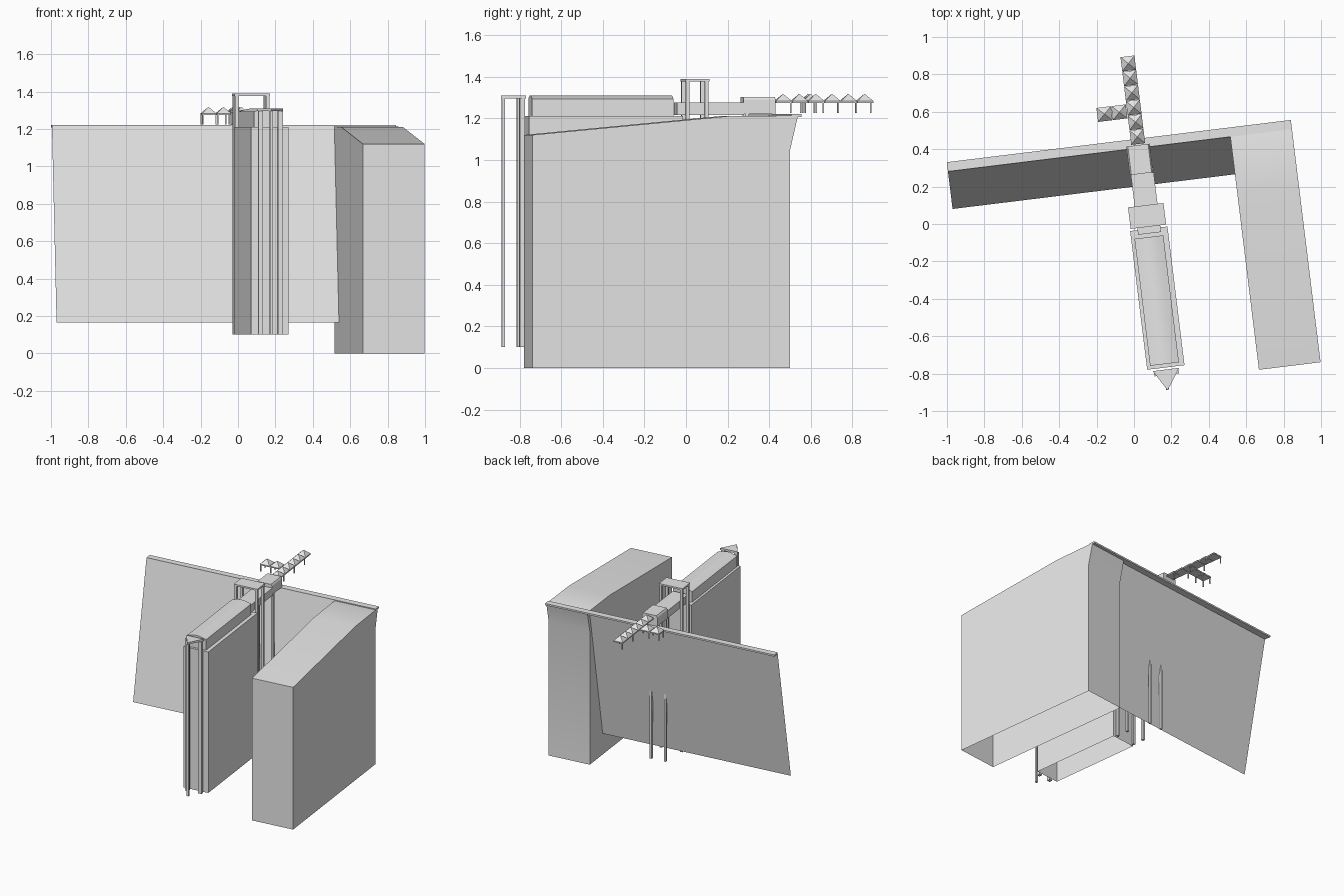
import bpy, bmesh, math

old = bpy.data.objects.get("Cube")
if old:
    bpy.data.objects.remove(old, do_unlink=True)

# One grey for the whole structure
grey = bpy.data.materials.new("plain_grey")
grey.use_nodes = True
grey.diffuse_color = (0.8, 0.8, 0.8, 1)
grey.node_tree.nodes["Principled BSDF"].inputs["Base Color"].default_value = (0.8, 0.8, 0.8, 1)

TURN = math.radians(7)  # everything is laid out square, then turned on plan


def finish(name, bm):
    bmesh.ops.recalc_face_normals(bm, faces=bm.faces)
    mesh = bpy.data.meshes.new(name)
    bm.to_mesh(mesh)
    bm.free()
    mesh.materials.append(grey)
    ob = bpy.data.objects.new(name, mesh)
    bpy.context.collection.objects.link(ob)
    ob.rotation_euler.z = TURN
    return ob


def smooth(ob):
    bpy.ops.object.select_all(action='DESELECT')
    ob.select_set(True)
    bpy.context.view_layer.objects.active = ob
    bpy.ops.object.shade_smooth_by_angle(angle=math.radians(30))


def sweep(name, profile, axis, a, b, open_bottom=False):
    """Extrude a profile along x, y or z; optionally leave the underside open."""
    place = {'x': lambda p, t: (t, p[0], p[1]),
             'y': lambda p, t: (p[0], t, p[1]),
             'z': lambda p, t: (p[0], p[1], t)}[axis]
    bm = bmesh.new()
    near = [bm.verts.new(place(p, a)) for p in profile]
    far = [bm.verts.new(place(p, b)) for p in profile]
    bm.faces.new(near)
    bm.faces.new(far)
    n = len(profile)
    for i in range(n):
        j = (i + 1) % n
        bm.faces.new((near[i], near[j], far[j], far[i]))
    bmesh.ops.recalc_face_normals(bm, faces=bm.faces)
    if open_bottom:
        low = min(v.co.z for v in bm.verts)
        under = [f for f in bm.faces if all(v.co.z < low + 1e-4 for v in f.verts)]
        bmesh.ops.delete(bm, geom=under, context='FACES_ONLY')
    return finish(name, bm)


def box(name, x0, x1, y0, y1, z0, z1, open_bottom=False):
    return sweep(name, [(x0, y0), (x1, y0), (x1, y1), (x0, y1)], 'z', z0, z1, open_bottom)


def post(name, x, y, z0, z1, size):
    h = size / 2
    return box(name, x - h, x + h, y - h, y + h, z0, z1)


# Big side block, hollow from below, with sloping top and flared rear edge
smooth(sweep("side_block",
             [(-.855, 0), (-.855, 1.12), (.09, 1.21), (.40, 1.213),
              (.43, 1.205), (.394, 1.05), (.394, 0)],
             'x', .568, .90, True))

# Leaning rear wall sheet and the ledge along its top
bm = bmesh.new()
bm.faces.new([bm.verts.new(p) for p in
              ((-.953, .198, .165), (.568, .198, .165), (.568, .40, 1.215), (-.953, .40, 1.215))])
finish("leaning_wall", bm)
box("wall_ledge", -.953, .90, .40, .45, 1.207, 1.22)

# Central pier with a gently arched roof
box("central_pier", -.025, .176, -.782, -.035, .10, 1.21, True)
arch = [(-.007, 1.21), (-.007, 1.293)]
for i in range(1, 8):
    t = i / 8
    arch.append((-.007 + .155 * t, 1.293 + .017 * math.sin(math.pi * t)))
arch += [(.148, 1.293), (.148, 1.21)]
smooth(sweep("pier_roof", arch, 'y', -.763, -.079))

# Pointed canopy at the front on three posts
sweep("front_canopy", [(.004, -.793), (.146, -.793), (.07, -.905)], 'z', 1.295, 1.31)
post("front_canopy_tip_post", .07, -.893, .10, 1.296, .016)
for side, x in (("right", .022), ("left", .128)):
    post("front_canopy_post_" + side, x, -.809, .10, 1.296, .026)

# Bridge from the pier to the wall, with a raised cabin at its end
box("bridge_beam", .015, .138, -.06, .264, 1.215, 1.275)
sweep("bridge_cabin", [(.010, 1.22), (.010, 1.29), (.018, 1.302), (.127, 1.302),
                       (.135, 1.29), (.135, 1.22)], 'y', .262, .416)
for side, x in (("right", .018), ("left", .132)):
    post("bridge_post_" + side, x, .28, .10, 1.225, .016)

# Gantry standing over the bridge
box("gantry_top", -.021, .17, -.024, .092, 1.377, 1.39)
for side, x in (("right", -.009), ("left", .158)):
    for end, y in (("front", -.012), ("rear", .08)):
        post(f"gantry_leg_{end}_{side}", x, y, .10, 1.38, .018)


# Walkway modules: a thin slab under a small pyramid
def module(name, x0, x1, y0, y1):
    bm = bmesh.new()
    ring = [(x0, y0), (x1, y0), (x1, y1), (x0, y1)]
    low = [bm.verts.new((x, y, 1.274)) for x, y in ring]
    top = [bm.verts.new((x, y, 1.283)) for x, y in ring]
    tip = bm.verts.new(((x0 + x1) / 2, (y0 + y1) / 2, 1.318))
    bm.faces.new(low)
    for i in range(4):
        j = (i + 1) % 4
        bm.faces.new((low[i], low[j], top[j], top[i]))
        bm.faces.new((top[i], top[j], tip))
    finish(name, bm)


for i in range(6):
    y = .422 + i * .079
    module(f"walkway_module_{i + 1}", .037, .112, y, y + .077)
    post(f"walkway_leg_{i + 1}", .042 if i % 2 else .107, y + .072, 1.225, 1.276, .007)
for i in range(2):
    x = -.124 + i * .08
    module(f"branch_module_{i + 1}", x, x + .078, .565, .64)
    for end, y in (("front", .57), ("rear", .635)):
        post(f"branch_leg_{end}_{i + 1}", x + .005, y, 1.225, 1.276, .007)
